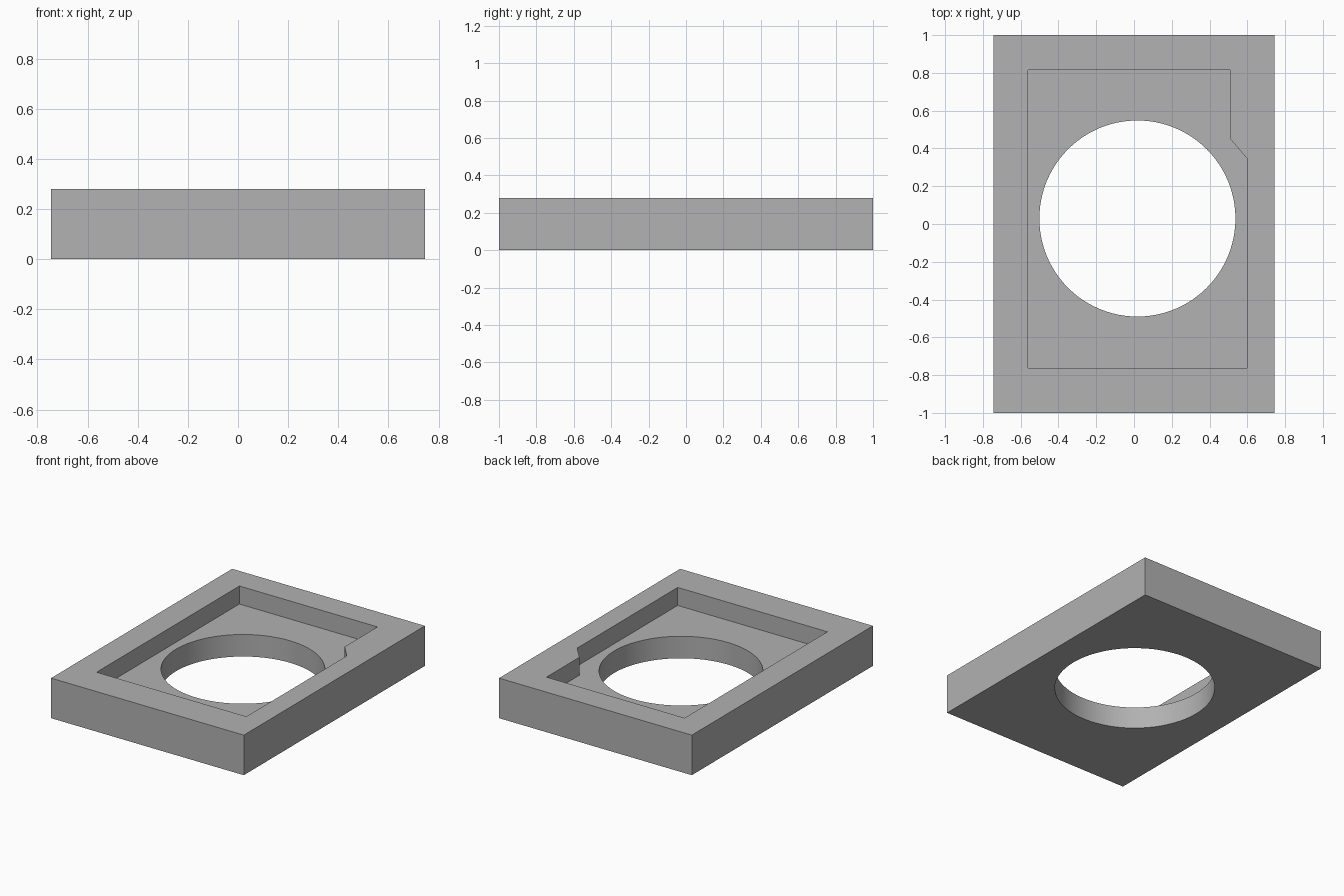
import bpy
import bmesh
import math

cube = bpy.data.objects.get("Cube")
if cube:
    bpy.data.objects.remove(cube, do_unlink=True)

HEIGHT = 0.28
FLOOR = 0.154

grey = bpy.data.materials.new("plain grey")
grey.use_nodes = True
grey.diffuse_color = (0.445, 0.445, 0.445, 1)
grey.node_tree.nodes["Principled BSDF"].inputs["Base Color"].default_value = grey.diffuse_color


def prism(name, outline, bottom, top):
    """Extrude a flat outline from bottom to top."""
    bm = bmesh.new()
    face = bm.faces.new([bm.verts.new((x, y, bottom)) for x, y in outline])
    result = bmesh.ops.extrude_face_region(bm, geom=[face])
    raised = [v for v in result["geom"] if isinstance(v, bmesh.types.BMVert)]
    bmesh.ops.translate(bm, verts=raised, vec=(0, 0, top - bottom))
    bmesh.ops.recalc_face_normals(bm, faces=bm.faces)
    mesh = bpy.data.meshes.new(name)
    bm.to_mesh(mesh)
    bm.free()
    mesh.materials.append(grey)
    obj = bpy.data.objects.new(name, mesh)
    bpy.context.collection.objects.link(obj)
    return obj


# Rectangular block
block = prism("frame_block",
              [(-0.745, -1), (0.745, -1), (0.745, 1), (-0.745, 1)], 0, HEIGHT)

# Recess with one stepped, chamfered corner
recess = prism("recess_cutter",
               [(-0.56, -0.762), (0.598, -0.762), (0.598, 0.347),
                (0.508, 0.452), (0.508, 0.815), (-0.56, 0.815)],
               FLOOR, HEIGHT + 0.2)

# Round through hole
SIDES = 96
angles = [2 * math.pi * i / SIDES for i in range(SIDES)]
hole = prism("hole_cutter",
             [(0.018 + 0.519 * math.cos(a), 0.029 + 0.519 * math.sin(a)) for a in angles],
             -0.2, HEIGHT + 0.4)

# Cut both shapes out of the block
bpy.ops.object.select_all(action="DESELECT")
bpy.context.view_layer.objects.active = block
block.select_set(True)
for cutter in (recess, hole):
    cut = block.modifiers.new(cutter.name, "BOOLEAN")
    cut.operation = "DIFFERENCE"
    cut.solver = "EXACT"
    cut.object = cutter
    bpy.ops.object.modifier_apply(modifier=cut.name)
    bpy.data.objects.remove(cutter, do_unlink=True)

bpy.ops.object.shade_smooth_by_angle(angle=math.radians(30))
